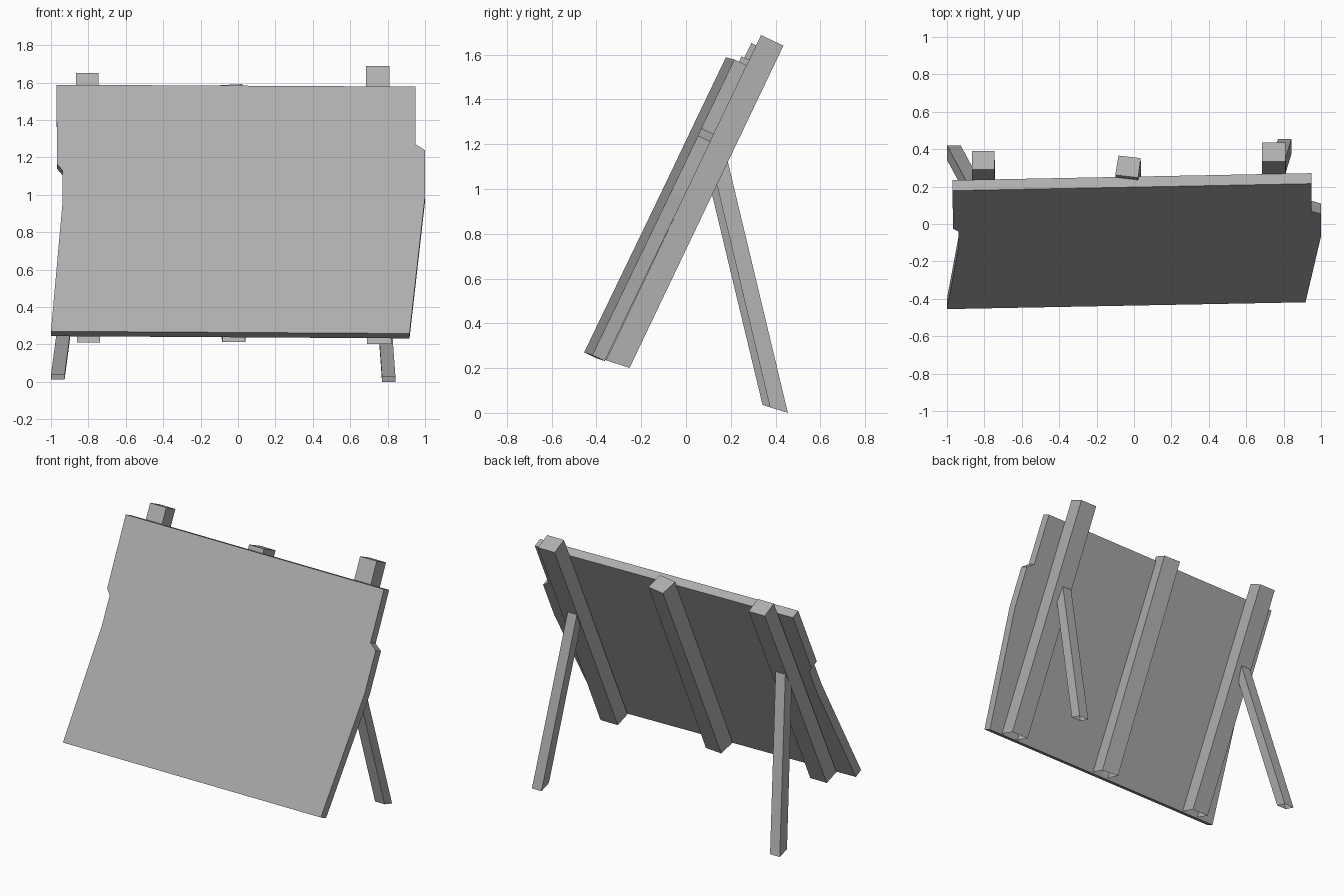
import bpy, bmesh
from mathutils import Vector

if "Cube" in bpy.data.objects:
    bpy.data.objects.remove(bpy.data.objects["Cube"])

# weathered grey
grey = bpy.data.materials.new("grey")
grey.diffuse_color = (0.43, 0.43, 0.43, 1)
grey.use_nodes = True
grey.node_tree.nodes["Principled BSDF"].inputs["Base Color"].default_value = grey.diffuse_color


def finish(name, bm):
    bmesh.ops.recalc_face_normals(bm, faces=bm.faces)
    mesh = bpy.data.meshes.new(name)
    bm.to_mesh(mesh)
    bm.free()
    mesh.materials.append(grey)
    obj = bpy.data.objects.new(name, mesh)
    bpy.context.collection.objects.link(obj)
    return obj


def bar(name, bottom, top):
    """Four-sided bar between two rings, capped on top, open at the foot."""
    bm = bmesh.new()
    a = [bm.verts.new(p) for p in bottom]
    b = [bm.verts.new(p) for p in top]
    for i in range(4):
        j = (i + 1) % 4
        bm.faces.new((a[i], a[j], b[j], b[i]))
    bm.faces.new(b)
    return finish(name, bm)


def ring(x0, x1, front, back):
    """Rectangle from an x range and front/back (y, z) edges."""
    return [(x0, *front), (x1, *front), (x1, *back), (x0, *back)]


# leaning board with chipped side edges, slightly turned about z
outline = [(-1.0, 0.27), (0.917, 0.258), (1.0, 0.99), (1.0, 1.237), (0.95, 1.27),
           (0.948, 1.578), (-0.97, 1.588), (-0.968, 1.165), (-0.938, 1.13), (-0.938, 0.96)]
bm = bmesh.new()
front = [bm.verts.new((x, -0.455 + 0.48 * (z - 0.27) + 0.022 * (x + 1), z))
         for x, z in outline]
face = bm.faces.new(front)
new = bmesh.ops.extrude_face_region(bm, geom=[face], use_keep_orig=True)
bmesh.ops.translate(bm, vec=Vector((0, 0.056, -0.026)),
                    verts=[v for v in new["geom"] if isinstance(v, bmesh.types.BMVert)])
finish("board", bm)

# back posts
bar("right_post", ring(0.69, 0.82, (-0.357, 0.235), (-0.252, 0.201)),
    ring(0.685, 0.81, (0.335, 1.687), (0.435, 1.64)))
bar("left_post", ring(-0.862, -0.738, (-0.388, 0.245), (-0.283, 0.211)),
    ring(-0.866, -0.745, (0.292, 1.652), (0.39, 1.605)))
bar("middle_post",
    [(-0.09, -0.372, 0.245), (0.032, -0.385, 0.25), (0.04, -0.272, 0.212), (-0.084, -0.26, 0.212)],
    [(-0.1, 0.262, 1.585), (0.022, 0.248, 1.592), (0.036, 0.352, 1.547), (-0.083, 0.366, 1.54)])

# support legs
bar("right_leg", ring(0.77, 0.842, (0.375, 0.025), (0.455, 0.0)),
    ring(0.69, 0.76, (0.108, 1.145), (0.186, 1.125)))
bar("left_leg", ring(-1.0, -0.927, (0.342, 0.035), (0.42, 0.012)),
    ring(-0.855, -0.782, (0.078, 1.135), (0.153, 1.115)))
